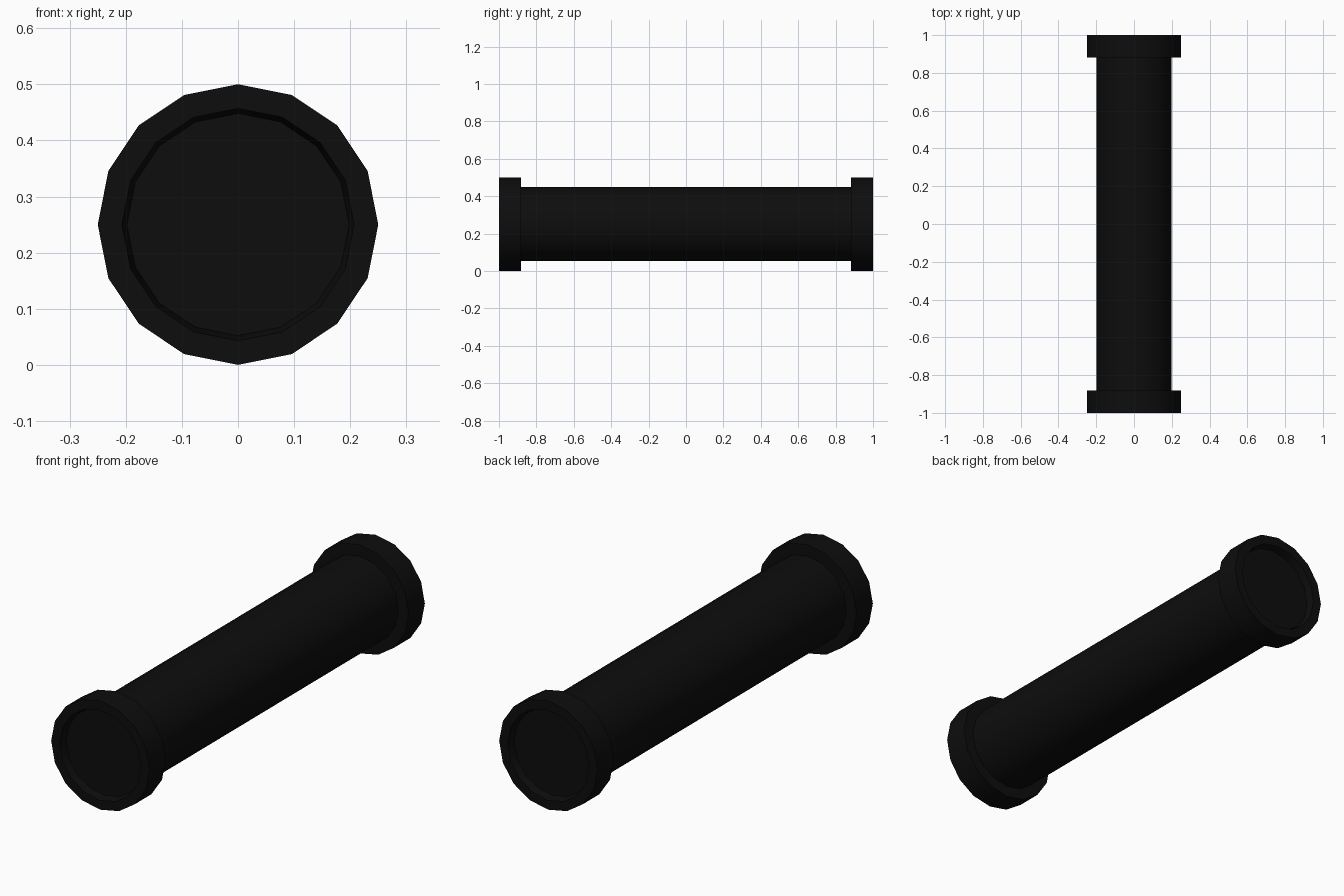
import bpy, bmesh
from math import sin, cos, tau

if "Cube" in bpy.data.objects:
    bpy.data.objects.remove(bpy.data.objects["Cube"])

SIDES = 16
CENTRE_Z = 0.25

black = bpy.data.materials.new("black")
black.diffuse_color = (0.004, 0.004, 0.004, 1)
black.use_nodes = True
black.node_tree.nodes["Principled BSDF"].inputs["Base Color"].default_value = black.diffuse_color


def lathe(name, profile, closed=False, smooth=False):
    """Revolve (radius, y) points around the lengthwise axis."""
    bm = bmesh.new()
    rings = []
    for r, y in profile:
        rings.append([bm.verts.new((r * sin(tau * i / SIDES), y,
                                    CENTRE_Z + r * cos(tau * i / SIDES)))
                      for i in range(SIDES)])
    pairs = list(zip(rings, rings[1:]))
    if closed:
        pairs.append((rings[-1], rings[0]))
    for a, b in pairs:
        for i in range(SIDES):
            j = (i + 1) % SIDES
            bm.faces.new((a[i], a[j], b[j], b[i]))
    if not closed:
        bm.faces.new(rings[0])
        bm.faces.new(rings[-1])
    bmesh.ops.recalc_face_normals(bm, faces=bm.faces)
    if smooth:
        for f in bm.faces:
            f.smooth = len(f.verts) == 4
        for e in bm.edges:
            e.smooth = e.calc_face_angle(0) < 0.7
    mesh = bpy.data.meshes.new(name)
    bm.to_mesh(mesh)
    bm.free()
    mesh.materials.append(black)
    obj = bpy.data.objects.new(name, mesh)
    bpy.context.collection.objects.link(obj)
    return obj


# Long tube, its closed ends set slightly back inside the collars
lathe("tube", [(0.198, -0.965), (0.198, 0.965)], smooth=True)

# Raised collar with a recessed opening at each end
for name, s in (("front_collar", -1), ("back_collar", 1)):
    lathe(name, [(0.198, s * 0.882), (0.25, s * 0.882),
                 (0.25, s), (0.207, s), (0.198, s * 0.965)],
          closed=True, smooth=True)
